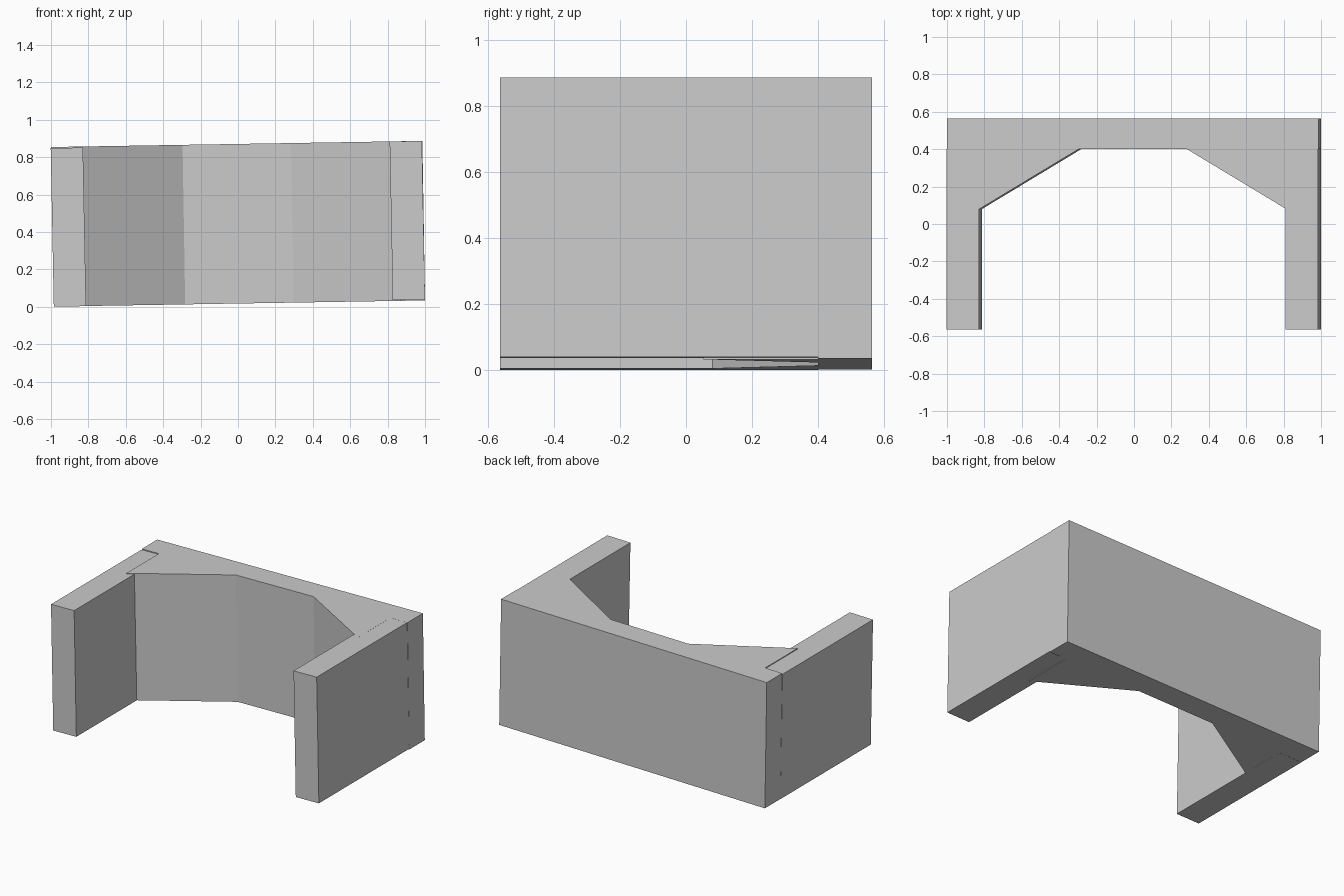
import bpy, bmesh
from mathutils import Matrix

default = bpy.data.objects.get("Cube")
if default:
    bpy.data.objects.remove(default, do_unlink=True)

grey = bpy.data.materials.new("plain_grey")
grey.use_nodes = True
colour = (0.6, 0.6, 0.6, 1)
grey.diffuse_color = colour
grey.node_tree.nodes["Principled BSDF"].inputs["Base Color"].default_value = colour


def prism(name, outline, height, tilt, lift):
    """Extrude a plan outline upwards, then lean it slightly about y."""
    bm = bmesh.new()
    face = bm.faces.new([bm.verts.new((x, y, 0)) for x, y in outline])
    top = bmesh.ops.extrude_face_region(bm, geom=[face])["geom"]
    bmesh.ops.translate(bm, vec=(0, 0, height),
                        verts=[v for v in top if isinstance(v, bmesh.types.BMVert)])
    bmesh.ops.transform(bm, verts=bm.verts,
                        matrix=Matrix.Translation((0.0075, 0, lift)) @ Matrix.Rotation(-tilt, 4, "Y"))
    bmesh.ops.recalc_face_normals(bm, faces=bm.faces)
    mesh = bpy.data.meshes.new(name)
    bm.to_mesh(mesh)
    bm.free()
    mesh.materials.append(grey)
    bpy.context.collection.objects.link(bpy.data.objects.new(name, mesh))


W, D, INNER = 0.9925, 0.565, 0.4
MAIN = (0.853, 0.0165, 0.0175)   # height, tilt, lift of back and corners
SIDE = (0.848, 0.0195, 0.0194)   # the same for the side walls

# Back wall
prism("back_wall", [(-W, INNER), (W, INNER), (W, D), (-W, D)], *MAIN)

# Side walls and the triangular corner fillers
for side, s in (("right", -1), ("left", 1)):
    prism(side + "_side_wall",
          [(s * W, -D), (s * 0.82, -D), (s * 0.82, INNER), (s * W, INNER)], *SIDE)
    prism(side + "_corner_filler",
          [(s * 0.29, INNER), (s * 0.865, INNER), (s * 0.865, 0.053)], *MAIN)
